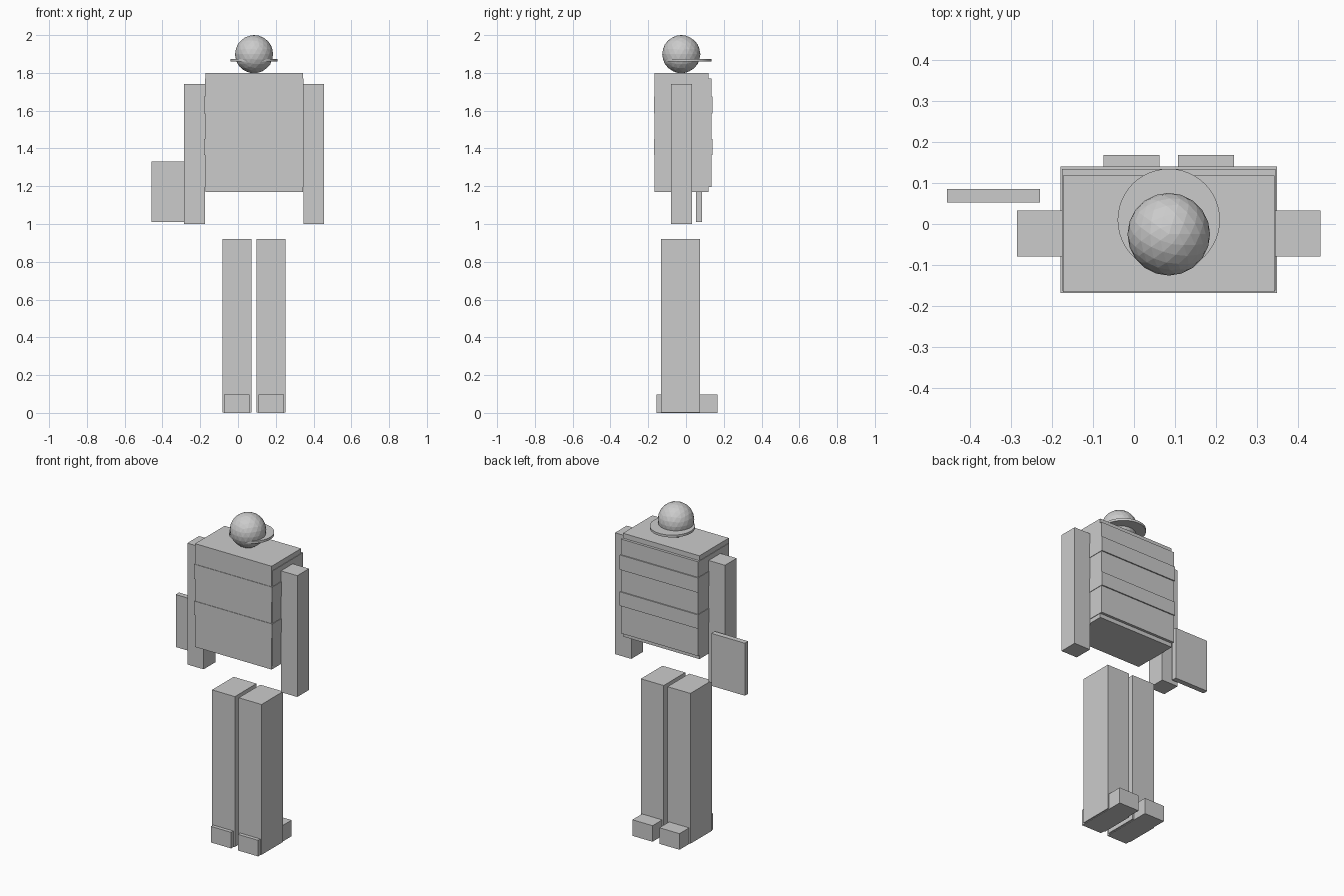
import bpy

# Remove the default cube
cube = bpy.data.objects.get("Cube")
if cube:
    bpy.data.objects.remove(cube, do_unlink=True)

# Single plain colour
grey = bpy.data.materials.new("light_grey")
grey.use_nodes = True
colour = (0.6, 0.6, 0.6, 1)
grey.diffuse_color = colour
grey.node_tree.nodes["Principled BSDF"].inputs["Base Color"].default_value = colour

MID = 0.085  # the body's own centre line


def finish(name):
    obj = bpy.context.object
    obj.name = name
    obj.data.materials.append(grey)
    return obj


def box(name, x, y, z):
    """Box from its (low, high) range on each axis."""
    spans = (x, y, z)
    bpy.ops.mesh.primitive_cube_add(size=1, location=[(a + b) / 2 for a, b in spans])
    obj = finish(name)
    obj.scale = [b - a for a, b in spans]
    bpy.ops.object.transform_apply(location=False, rotation=False, scale=True)
    return obj


def centred(half):
    return (MID - half, MID + half)


# Head and hat brim
bpy.ops.mesh.primitive_ico_sphere_add(subdivisions=3, radius=0.101,
                                      location=(MID, -0.025, 1.899))
finish("head")
bpy.ops.mesh.primitive_cylinder_add(vertices=48, radius=0.125, depth=0.014,
                                    location=(MID, 0.01, 1.867))
finish("hat_brim")

# Torso, the vest around it and two slightly raised belts
box("torso", centred(0.258), (-0.166, 0.118), (1.17, 1.80))
box("vest", centred(0.261), (-0.163, 0.134), (1.195, 1.77))
for name, z in (("upper_belt", (1.585, 1.675)), ("lower_belt", (1.365, 1.45))):
    box(name, centred(0.264), (-0.169, 0.141), z)

# Arms, legs and feet on both sides
for side, s in (("right", -1), ("left", 1)):
    def span(near, far):
        return tuple(sorted((MID + s * near, MID + s * far)))
    box(side + "_arm", span(0.261, 0.371), (-0.08, 0.033), (1.0, 1.74))
    box(side + "_leg", span(0.013, 0.167), (-0.133, 0.075), (0.003, 0.92))
    box(side + "_foot", span(0.023, 0.159), (-0.155, 0.168), (0.0, 0.098))

# Flat board behind the right hand
box("hand_board", (-0.457, -0.23), (0.053, 0.085), (1.01, 1.33))
